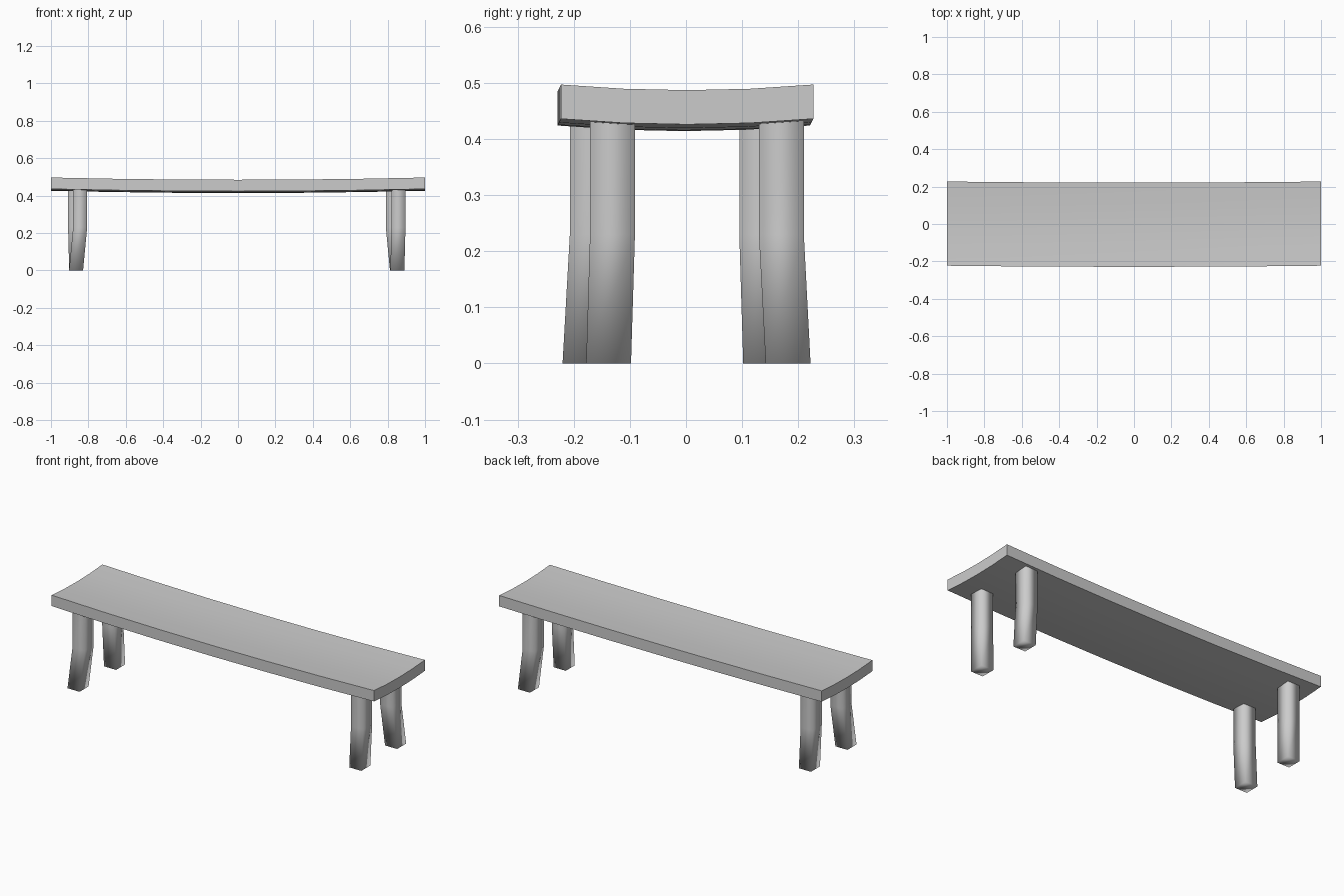
import bpy, bmesh
from math import radians

cube = bpy.data.objects.get("Cube")
if cube:
    bpy.data.objects.remove(cube, do_unlink=True)

grey = bpy.data.materials.new("plain_grey")
grey.use_nodes = True
COLOUR = (0.6, 0.6, 0.6, 1)
grey.diffuse_color = COLOUR
grey.node_tree.nodes["Principled BSDF"].inputs["Base Color"].default_value = COLOUR


def make_object(name, bm):
    bmesh.ops.recalc_face_normals(bm, faces=bm.faces)
    mesh = bpy.data.meshes.new(name)
    bm.to_mesh(mesh)
    bm.free()
    mesh.materials.append(grey)
    obj = bpy.data.objects.new(name, mesh)
    bpy.context.collection.objects.link(obj)
    bpy.ops.object.select_all(action='DESELECT')
    obj.select_set(True)
    bpy.context.view_layer.objects.active = obj
    return obj


# Seat: a plank dished along its length and width, bowed slightly to the front
HALF_WIDTH, THICKNESS = 0.225, 0.061
bm = bmesh.new()
bmesh.ops.create_grid(bm, x_segments=6, y_segments=4, size=1)
for v in bm.verts:
    u, w = v.co.x, v.co.y
    v.co.y = w * HALF_WIDTH + 0.006 * u * u - 0.004
    v.co.z = 0.475 + 0.012 * u * u + 0.010 * w * w
top = bm.faces[:]
lower = bmesh.ops.extrude_face_region(bm, geom=top, use_keep_orig=True)
bmesh.ops.translate(bm, vec=(0, 0, -THICKNESS),
                    verts=[g for g in lower["geom"] if isinstance(g, bmesh.types.BMVert)])
make_object("seat", bm)
bpy.ops.object.shade_smooth_by_angle(angle=radians(30))

# Legs: soft-shaded posts, straight above the knee and splayed below it
KNEE, TOP = 0.23, 0.45
LEG_X, LEG_Y = 0.0375, 0.04


def make_leg(name, upper, foot):
    bm = bmesh.new()
    rings = []
    for (cx, cy), z in ((foot, 0), (upper, KNEE), (upper, TOP)):
        rings.append([bm.verts.new((cx + sx * LEG_X, cy + sy * LEG_Y, z))
                      for sx, sy in ((-1, -1), (1, -1), (1, 1), (-1, 1))])
    for a, b in zip(rings, rings[1:]):
        for i in range(4):
            j = (i + 1) % 4
            bm.faces.new((a[i], a[j], b[j], b[i]))
    bm.faces.new(rings[0][::-1])
    make_object(name, bm)
    bpy.ops.object.shade_smooth()


make_leg("front_right_leg", (-0.844, -0.167), (-0.866, -0.180))
make_leg("back_right_leg", (-0.871, 0.135), (-0.865, 0.142))
make_leg("front_left_leg", (0.858, -0.131), (0.852, -0.138))
make_leg("back_left_leg", (0.828, 0.170), (0.850, 0.182))
